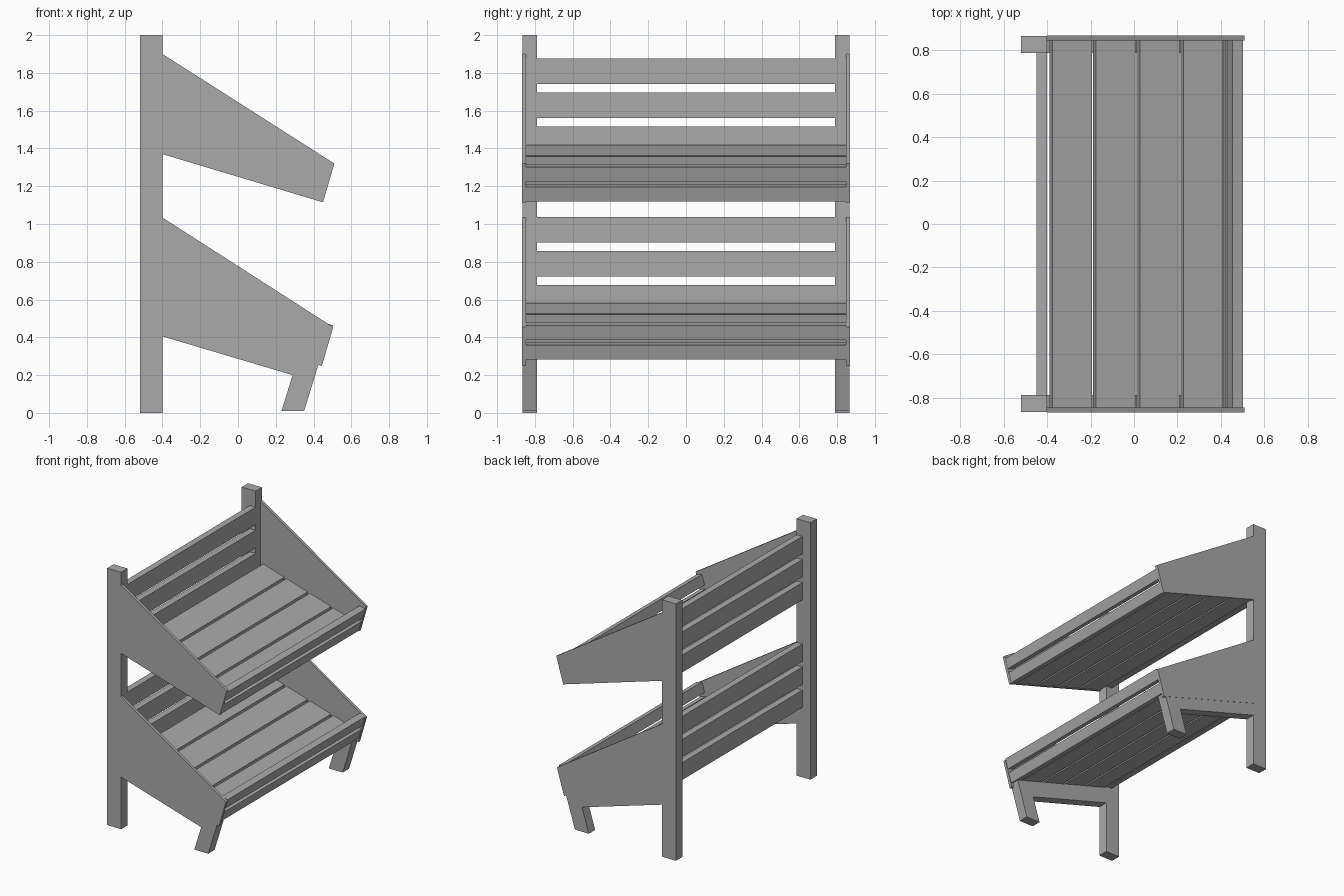
import bpy
import bmesh
from mathutils import Vector

if "Cube" in bpy.data.objects:
    bpy.data.objects.remove(bpy.data.objects["Cube"], do_unlink=True)

# One plain colour for the whole stand
grey = bpy.data.materials.new("plain_grey")
grey.use_nodes = True
grey.diffuse_color = (0.4, 0.4, 0.4, 1)
bsdf = next(n for n in grey.node_tree.nodes if n.type == "BSDF_PRINCIPLED")
bsdf.inputs["Base Color"].default_value = grey.diffuse_color
bsdf.inputs["Roughness"].default_value = 0.8


def extrude(name, profile, y0, y1):
    """Extrude an x-z outline from y0 to y1."""
    bm = bmesh.new()
    face = bm.faces.new([bm.verts.new((x, y0, z)) for x, z in profile])
    moved = bmesh.ops.extrude_face_region(bm, geom=[face])["geom"]
    verts = [v for v in moved if isinstance(v, bmesh.types.BMVert)]
    bmesh.ops.translate(bm, verts=verts, vec=(0, y1 - y0, 0))
    bmesh.ops.recalc_face_normals(bm, faces=bm.faces)
    mesh = bpy.data.meshes.new(name)
    bm.to_mesh(mesh)
    bm.free()
    mesh.materials.append(grey)
    obj = bpy.data.objects.new(name, mesh)
    bpy.context.collection.objects.link(obj)
    return obj


def pair(name, profile, inner, outer):
    """Matching parts at both ends."""
    extrude("left_" + name, profile, inner, outer)
    extrude("right_" + name, profile, -outer, -inner)


def rect(x0, x1, z0, z1):
    return [(x0, z0), (x1, z0), (x1, z1), (x0, z1)]


def tilted(origin, u, a0, a1, v, b0, b1):
    """Rectangle spanned by the two directions u and v."""
    return [tuple(origin + u * a + v * b)
            for a, b in ((a0, b0), (a1, b0), (a1, b1), (a0, b1))]


POST_IN, OUT, PANEL_IN = 0.788, 0.866, 0.846
down_slope = Vector((1, -0.3)).normalized()
normal = Vector((0.3, 1)).normalized()

# Upright posts
pair("post", rect(-0.52, -0.4, 0, 2), POST_IN, OUT)

# Sloped side panels
upper_panel = [(-0.4, 1.9), (0.51, 1.32), (0.45, 1.115), (-0.4, 1.37)]
pair("upper_side_panel", upper_panel, PANEL_IN, OUT + 0.002)
lower_panel = [(x - 0.006 * (x > 0), z - 0.866) for x, z in upper_panel]
pair("lower_side_panel", lower_panel, PANEL_IN, OUT + 0.002)

# Slats, shelf boards and front boards of each tier
for tier, lift in (("upper", 0), ("lower", -0.837)):
    for i in range(3):
        z = 1.38 + 0.18 * i + lift
        extrude(f"{tier}_back_slat_{i + 1}", rect(-0.45, -0.4, z, z + 0.135),
                -POST_IN, POST_IN)
    start = Vector((-0.39, 1.37 + lift))
    for i in range(4):
        a = 0.21 * i
        extrude(f"{tier}_shelf_board_{i + 1}",
                tilted(start, down_slope, a, a + 0.19, normal, 0, 0.05),
                -PANEL_IN, PANEL_IN)
    for i in range(2):
        b = 0.11 * i
        extrude(f"{tier}_front_board_{i + 1}",
                tilted(start, down_slope, 0.825, 0.875, normal, b, b + 0.08),
                -PANEL_IN, PANEL_IN)

# Rails under the lower shelf and slanted front legs
pair("shelf_rail", [(-0.4, 0.405), (0.29, 0.2), (0.326, 0.318), (-0.4, 0.533)],
     POST_IN, OUT)
pair("front_leg", [(0.23, 0.01), (0.35, 0.01), (0.435, 0.285), (0.326, 0.318)],
     POST_IN, OUT)
